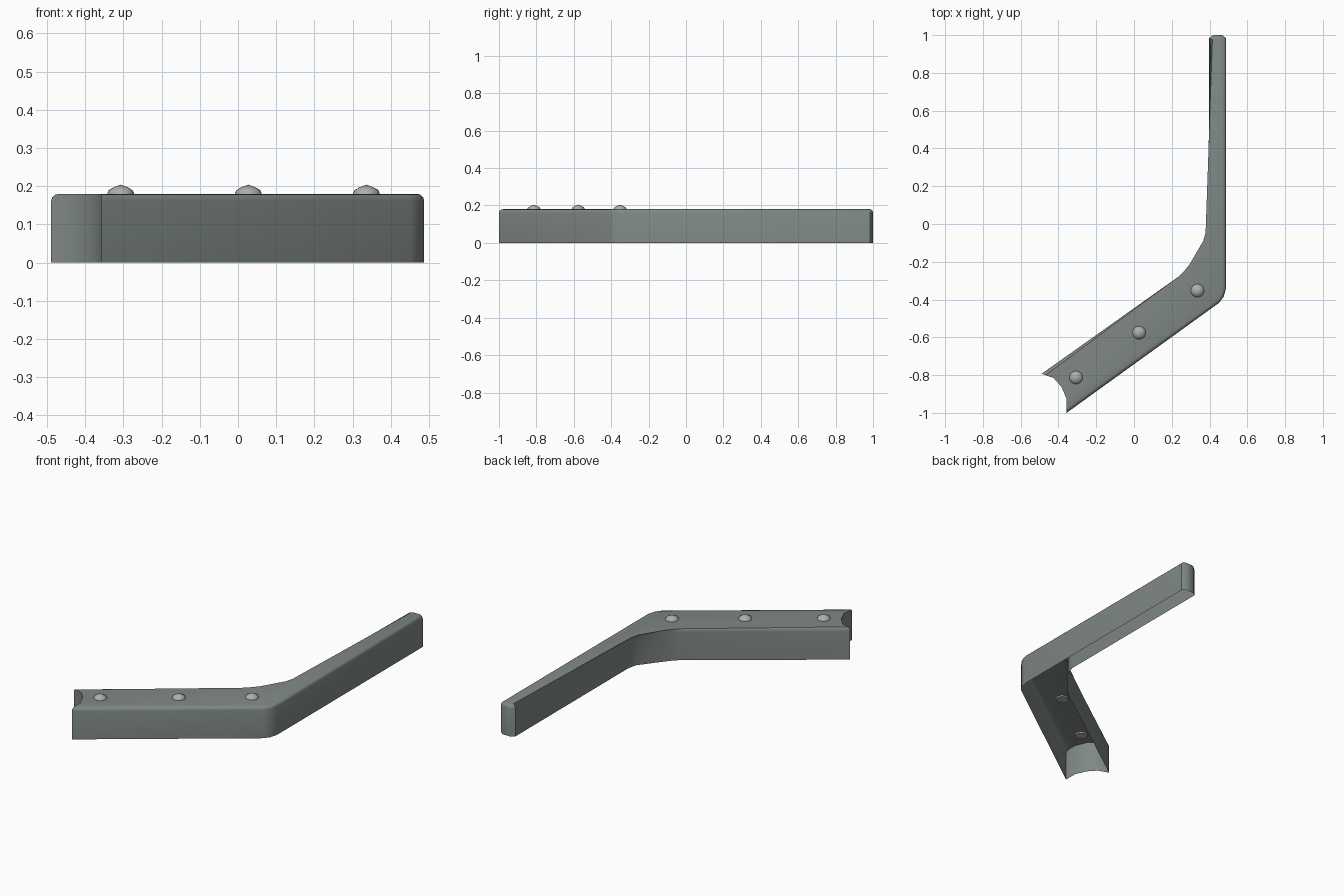
import bpy, bmesh, math

if "Cube" in bpy.data.objects:
    bpy.data.objects.remove(bpy.data.objects["Cube"])


def material(name, rgb):
    m = bpy.data.materials.new(name)
    m.diffuse_color = (*rgb, 1)
    m.use_nodes = True
    m.node_tree.nodes["Principled BSDF"].inputs["Base Color"].default_value = m.diffuse_color
    return m


body_mat = material("grey_green_metal", (0.215, 0.25, 0.24))
rivet_mat = material("light_grey_metal", (0.42, 0.43, 0.43))


def finish(name, bm, mat, angle):
    me = bpy.data.meshes.new(name)
    bm.to_mesh(me)
    bm.free()
    ob = bpy.data.objects.new(name, me)
    bpy.context.collection.objects.link(ob)
    me.materials.append(mat)
    bpy.ops.object.select_all(action='DESELECT')
    ob.select_set(True)
    bpy.context.view_layer.objects.active = ob
    bpy.ops.object.shade_smooth_by_angle(angle=math.radians(angle))
    return ob


# Bent bracket plan, counter-clockwise; the first five points are the end notch
TOP = 0.18
notch = [(-0.489, -0.793), (-0.426, -0.815), (-0.384, -0.862), (-0.357, -0.926), (-0.357, -1.0)]
plan = notch + [
    (0.452, -0.416), (0.475, -0.385), (0.487, -0.34),           # outer bend
    (0.487, 0.984), (0.466, 1.0), (0.418, 1.0), (0.397, 0.984),  # rounded tip
    (0.397, -0.048), (0.383, -0.098), (0.294, -0.214), (0.267, -0.247), (0.235, -0.279)]

# Shell: top face and side walls, open underneath
bm = bmesh.new()
low = [bm.verts.new((x, y, 0)) for x, y in plan]
high = [bm.verts.new((x, y, TOP)) for x, y in plan]
n = len(plan)
bm.faces.new(high)
for i in range(n):
    j = (i + 1) % n
    bm.faces.new((low[i], low[j], high[j], high[i]))

# Round the top rim everywhere except along the notch
rim = [bm.edges.get((high[i], high[(i + 1) % n])) for i in range(len(notch) - 1, n)]
bmesh.ops.bevel(bm, geom=rim, offset=0.018, offset_type='OFFSET', segments=3,
                profile=0.5, affect='EDGES', clamp_overlap=False)
finish("bracket_shell", bm, body_mat, 40)

# Domed rivets
SIDES = 16
for k, (x, y) in enumerate([(-0.307, -0.813), (0.027, -0.576), (0.336, -0.353)]):
    bm = bmesh.new()
    rings = []
    for r, z in [(0.035, 0.172), (0.035, 0.181), (0.031, 0.190), (0.016, 0.198)]:
        rings.append([bm.verts.new((x + r * math.cos(2 * math.pi * s / SIDES),
                                    y + r * math.sin(2 * math.pi * s / SIDES), z))
                      for s in range(SIDES)])
    apex = bm.verts.new((x, y, 0.204))
    bm.faces.new(rings[0][::-1])
    for s in range(SIDES):
        t = (s + 1) % SIDES
        for a, b in zip(rings, rings[1:]):
            bm.faces.new((a[s], a[t], b[t], b[s]))
        bm.faces.new((rings[-1][s], rings[-1][t], apex))
    finish(f"rivet_{k + 1}", bm, rivet_mat, 60)
